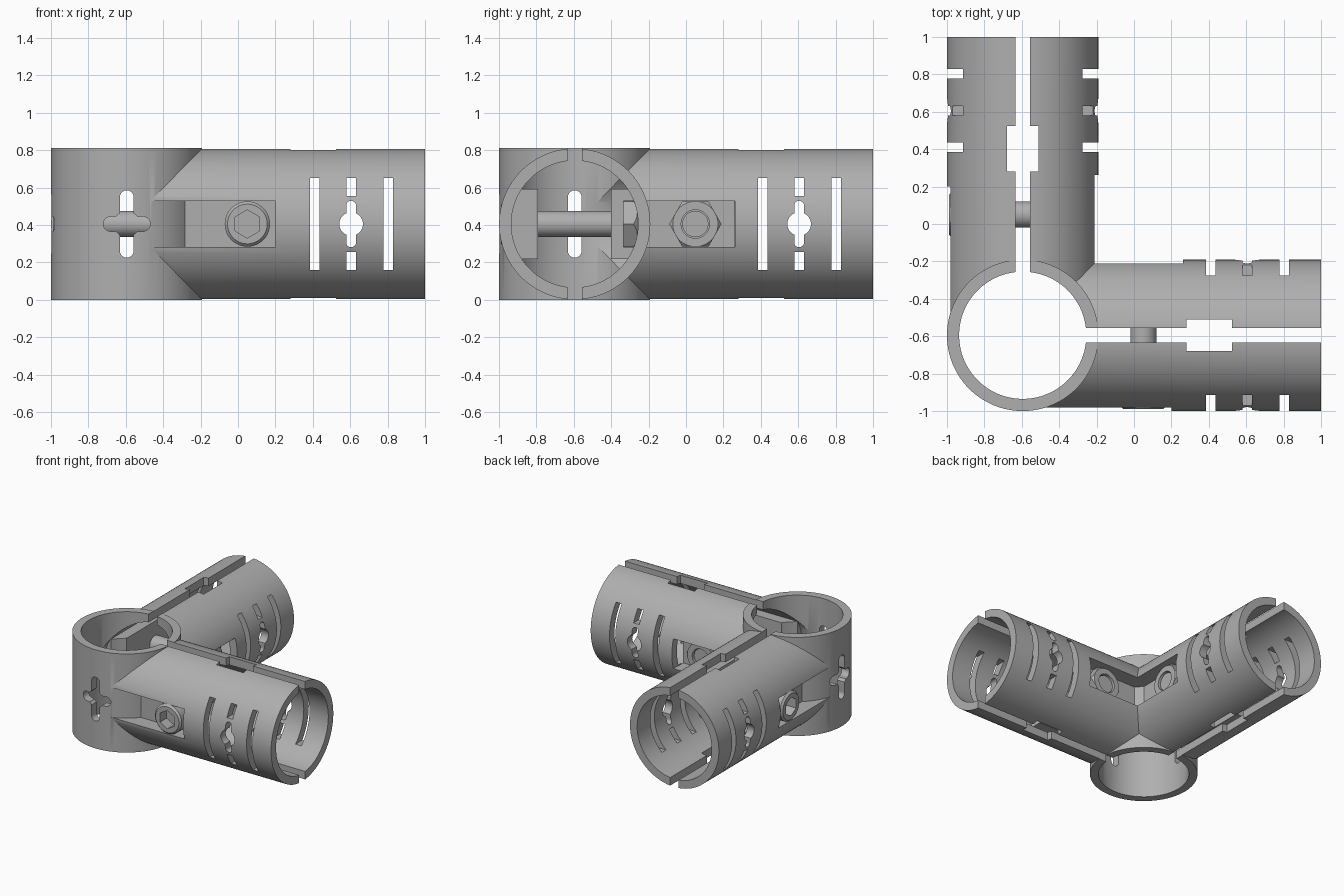
import bpy, bmesh, math
from mathutils import Matrix, Vector

cube = bpy.data.objects.get("Cube")
if cube:
    bpy.data.objects.remove(cube, do_unlink=True)

C = -0.595            # x and y of the upright tube's axis
Z = 0.405             # height of the arm axes
R_OUT, R_IN = 0.405, 0.34

steel = bpy.data.materials.new("grey_metal")
steel.use_nodes = True
grey = (0.43, 0.43, 0.43, 1)
steel.diffuse_color = grey
steel.node_tree.nodes["Principled BSDF"].inputs["Base Color"].default_value = grey


def add_object(name, bm):
    bmesh.ops.recalc_face_normals(bm, faces=bm.faces)
    mesh = bpy.data.meshes.new(name)
    bm.to_mesh(mesh)
    bm.free()
    mesh.materials.append(steel)
    obj = bpy.data.objects.new(name, mesh)
    bpy.context.collection.objects.link(obj)
    return obj


def place(a, b, h, swap):
    """Arm frame (along, across, up) to world; swap gives the second arm."""
    return Vector((C + (b if swap else a), C + (a if swap else b), Z + h))


def box(a, b, h, swap=False, name="cutter"):
    lo, hi = (place(a[i], b[i], h[i], swap) for i in (0, 1))
    bm = bmesh.new()
    bmesh.ops.create_cube(bm, size=1)
    bmesh.ops.scale(bm, vec=hi - lo, verts=bm.verts)
    bmesh.ops.translate(bm, vec=(lo + hi) / 2, verts=bm.verts)
    return add_object(name, bm)


def rod(start, end, r, swap=False, r2=None, sides=128, turn=0, name="cutter"):
    p, q = place(*start, swap), place(*end, swap)
    axis = (q - p).normalized()
    up = Vector((0, 1, 0)) if abs(axis.z) > 0.5 else Vector((0, 0, 1))
    side = up.cross(axis)
    frame = Matrix((side, up, axis)).transposed().to_4x4()
    bm = bmesh.new()
    bmesh.ops.create_cone(bm, cap_ends=True, segments=sides, radius1=r,
                          radius2=r if r2 is None else r2, depth=(q - p).length,
                          matrix=Matrix.Translation((p + q) / 2) @ frame
                          @ Matrix.Rotation(turn, 4, 'Z'))
    return add_object(name, bm)


def bake(obj):
    bpy.context.view_layer.update()
    graph = bpy.context.evaluated_depsgraph_get()
    mesh = bpy.data.meshes.new_from_object(obj.evaluated_get(graph))
    obj.modifiers.clear()
    obj.data = mesh


def boolean(obj, tools, operation='DIFFERENCE'):
    for tool in tools:
        mod = obj.modifiers.new("cut", 'BOOLEAN')
        mod.operation, mod.solver, mod.object = operation, 'EXACT', tool
        bake(obj)
        bpy.data.objects.remove(tool, do_unlink=True)


def smooth(obj):
    bpy.ops.object.select_all(action='DESELECT')
    obj.select_set(True)
    bpy.context.view_layer.objects.active = obj
    bpy.ops.object.shade_smooth_by_angle(angle=math.radians(28))


ARMS = (False, True)
LENGTH = -C + 1
BOLT = 0.645          # bolt position along each arm
FLOOR = 0.26          # pocket floor distance from the arm axis
POCKET = 0.1225       # half height of the pockets
PAD_END = 0.855

# Outer shape: two arms with flat pockets, then the upright tube
body = rod((0, 0, 0), (LENGTH, 0, 0), R_OUT - 0.001, name="corner_connector")
boolean(body, [rod((0, 0, 0), (0, LENGTH, 0), R_OUT - 0.001)], 'UNION')
for s in ARMS:
    boolean(body, [
        box((0.05, 0.795), (-0.5, -FLOOR), (-POCKET, POCKET), s),
        box((FLOOR, PAD_END + 0.002), (FLOOR, 0.5), (-POCKET, POCKET), s)])
boolean(body, [rod((0, 0, -Z), (0, 0, Z), R_OUT)], 'UNION')

# Arm bores, which leave thick pads behind the pockets
bores = rod((0, 0, 0), (LENGTH + 0.1, 0, 0), R_IN - 0.001)
boolean(bores, [rod((0, 0, 0), (0, LENGTH + 0.1, 0), R_IN - 0.001)], 'UNION')
for s in ARMS:
    boolean(bores, [box((0.195, PAD_END), (-0.5, -0.195), (-0.187, 0.187), s),
                    box((0.195, PAD_END), (0.195, 0.5), (-0.187, 0.187), s)])
# Keep the nut pockets open in the bore volume
for s in ARMS:
    boolean(bores, [box((FLOOR, PAD_END + 0.002), (FLOOR, 0.45),
                        (-POCKET + 0.001, POCKET - 0.001), s)])
boolean(body, [bores, rod((0, 0, -0.5), (0, 0, 0.5), R_IN)])

for s in ARMS:
    # Long clamp slit and its wide window, top and bottom
    boolean(body, [box((0, 1.7), (-0.0385, 0.0385), (-0.5, 0.5), s),
                   box((0.875, 1.12), (-0.085, 0.085), (-0.5, 0.5), s)])
    # Strap slots on both sides of the arm
    for a in (1.005, 1.398):
        boolean(body, [box((a - 0.026, a + 0.026), (-0.5, 0.5), (-0.247, 0.247), s)])
    m = 1.2
    for lo, hi in ((-0.247, -0.15), (0.15, 0.247), (-0.1, 0.1)):
        boolean(body, [box((m - 0.026, m + 0.026), (-0.5, 0.5), (lo, hi), s)])
    for h, r in ((-0.098, 0.0262), (0.098, 0.0262), (0, 0.063)):
        boolean(body, [rod((m, -0.5, h), (m, 0.5, h), r, s, sides=48)])
    # Cross-shaped hole in the outer wall of the upright tube
    boolean(body, [box((-0.0365, 0.0365), (-0.5, -0.1), (-0.143, 0.143), s),
                   box((-0.086, 0.086), (-0.5, -0.1), (-0.039, 0.039), s),
                   rod((0, -0.5, 0), (0, -0.1, 0), 0.068, s, sides=48)])
    for k in (-1, 1):
        boolean(body, [rod((0, -0.5, k * 0.143), (0, -0.1, k * 0.143), 0.0367, s, sides=48),
                       rod((k * 0.086, -0.5, 0), (k * 0.086, -0.1, 0), 0.0392, s, sides=48)])
smooth(body)

# Clamp bolt and nut through each arm
for s, label in zip(ARMS, ("right_arm", "rear_arm")):
    def on_bolt(b0, b1, r, **kw):
        return rod((BOLT, b0, 0), (BOLT, b1, 0), r, s, **kw)

    head = on_bolt(-0.255, -0.38, 0.121, sides=64, name=label + "_bolt_head")
    boolean(head, [on_bolt(-0.38, -0.395, 0.121, r2=0.106, sides=64)], 'UNION')
    boolean(head, [on_bolt(-0.31, -0.45, 0.075, sides=6)])
    shaft = on_bolt(-0.27, 0.318, 0.07, sides=64, name=label + "_bolt_shaft")
    nut = on_bolt(0.258, 0.335, 0.14, sides=6, turn=math.pi / 6, name=label + "_nut")
    boolean(nut, [on_bolt(0.25, 0.336, 0.2, r2=0.12, sides=64)], 'INTERSECT')
    boolean(nut, [on_bolt(0.2, 0.4, 0.076, sides=64)])
    for part in (head, shaft, nut):
        smooth(part)
